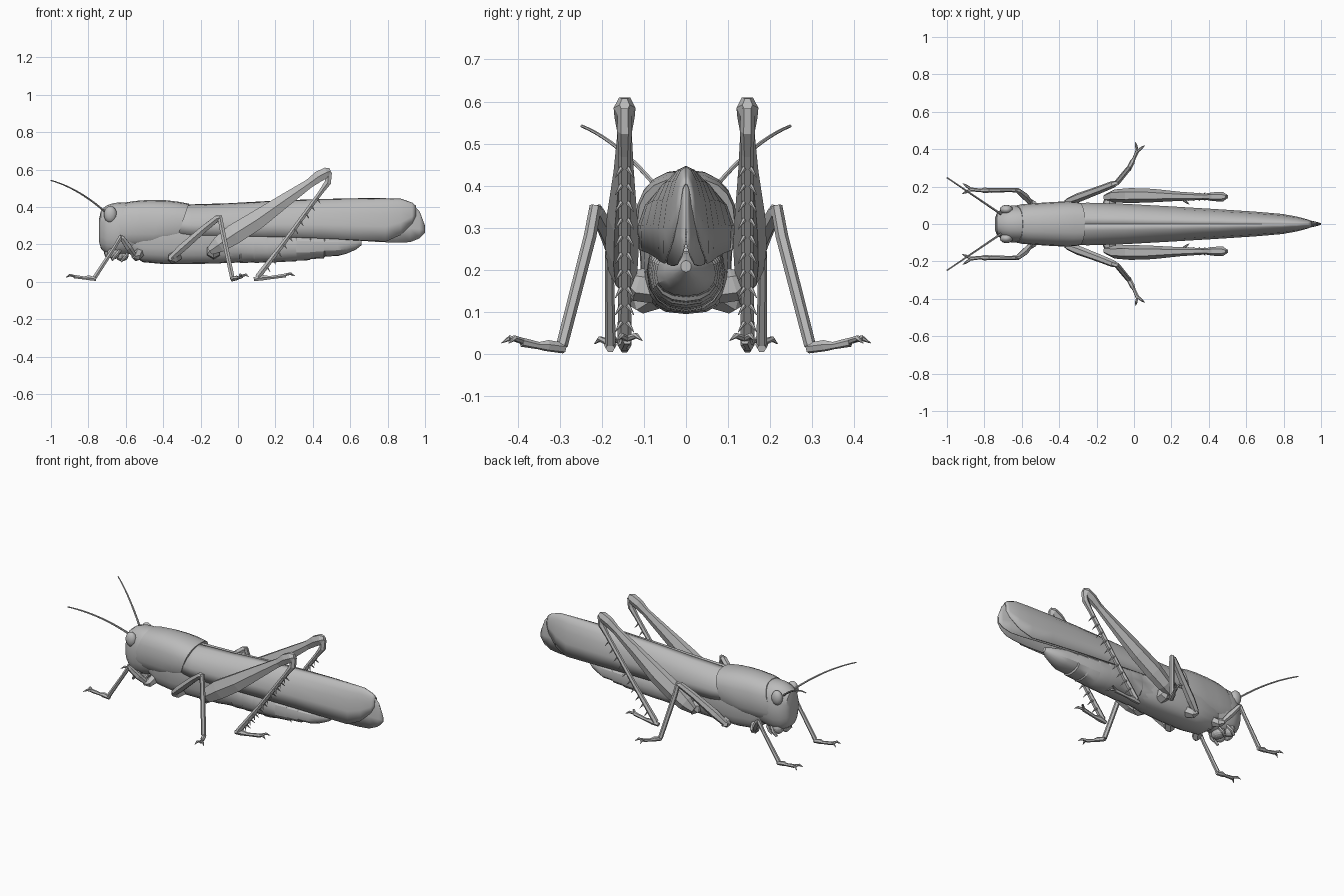
import bpy, bmesh, math
from mathutils import Vector

grey = bpy.data.materials.new("plain grey")
grey.diffuse_color = (0.5, 0.5, 0.5, 1)


def finish(name, bm, smooth=None):
    bmesh.ops.recalc_face_normals(bm, faces=bm.faces)
    me = bpy.data.meshes.new(name)
    bm.to_mesh(me)
    bm.free()
    ob = bpy.data.objects.new(name, me)
    bpy.context.collection.objects.link(ob)
    me.materials.append(grey)
    if smooth:
        bpy.ops.object.select_all(action='DESELECT')
        ob.select_set(True)
        bpy.context.view_layer.objects.active = ob
        bpy.ops.object.shade_smooth_by_angle(angle=math.radians(smooth))
    return ob


def skin(bm, rings, closed=True):
    """Bridge rings of points; closed rings also get end caps."""
    vs = [[bm.verts.new(p) for p in r] for r in rings]
    n = len(vs[0])
    for a, b in zip(vs, vs[1:]):
        for i in range(n if closed else n - 1):
            j = (i + 1) % n
            bm.faces.new((a[i], a[j], b[j], b[i]))
    if closed:
        bm.faces.new(vs[0])
        bm.faces.new(vs[-1])


def body(name, secs, n=20, power=0.85, shear=0.0, smooth=35):
    """Loft along x; each section is (x, z low, z high, half width)."""
    rings = []
    for x, lo, hi, w in secs:
        ring = []
        for i in range(n):
            t = 2 * math.pi * i / n
            c, s = math.cos(t), math.sin(t)
            y = w * math.copysign(abs(c) ** power, c)
            z = (lo + hi) / 2 + (hi - lo) / 2 * math.copysign(abs(s) ** power, s)
            ring.append((x + shear * (z - (lo + hi) / 2), y, z))
        rings.append(ring)
    bm = bmesh.new()
    skin(bm, rings)
    return finish(name, bm, smooth)


def tube(bm, pts, n=6):
    """Limb through (x, y, z, sideways radius, upright radius)."""
    rings = []
    for i, p in enumerate(pts):
        a, b = pts[max(i - 1, 0)], pts[min(i + 1, len(pts) - 1)]
        d = (Vector(b[:3]) - Vector(a[:3])).normalized()
        u = Vector((0, 1, 0))
        u = (u - d * u.dot(d)).normalized()
        v = d.cross(u)
        rings.append([Vector(p[:3]) + u * p[3] * math.cos(2 * math.pi * k / n)
                      + v * p[4] * math.sin(2 * math.pi * k / n) for k in range(n)])
    skin(bm, rings)


def limb(name, parts, n=6, smooth=None):
    """Make a left and right copy of a group of tubes."""
    for side, s in (("right", -1), ("left", 1)):
        bm = bmesh.new()
        for pts in parts:
            tube(bm, [(p[0], p[1] * s, p[2], p[3], p[-1]) for p in pts], n)
        finish(side + "_" + name, bm, smooth)


def ball(name, loc, scale, smooth=None):
    bm = bmesh.new()
    bmesh.ops.create_uvsphere(bm, u_segments=12, v_segments=8, radius=1)
    for v in bm.verts:
        v.co = Vector([v.co[i] * scale[i] + loc[i] for i in range(3)])
    finish(name, bm, smooth)


# Head, thorax, saddle plate and abdomen
body("head", [(-0.742, 0.21, 0.34, 0.035), (-0.732, 0.175, 0.385, 0.062),
              (-0.70, 0.145, 0.41, 0.085), (-0.66, 0.135, 0.422, 0.098),
              (-0.61, 0.14, 0.425, 0.10), (-0.54, 0.16, 0.415, 0.095)])
body("thorax", [(-0.57, 0.15, 0.38, 0.08), (-0.51, 0.105, 0.38, 0.095), (-0.40, 0.095, 0.39, 0.11),
                (-0.25, 0.095, 0.39, 0.108), (-0.10, 0.098, 0.38, 0.10), (0.0, 0.11, 0.32, 0.085)], power=0.7)
body("saddle_plate", [(-0.635, 0.19, 0.425, 0.098), (-0.60, 0.18, 0.432, 0.106), (-0.52, 0.175, 0.438, 0.112),
                      (-0.43, 0.175, 0.436, 0.118), (-0.36, 0.185, 0.428, 0.121),
                      (-0.30, 0.20, 0.418, 0.116)], power=0.8, shear=0.35)
secs = [(-0.12, 0.10, 0.33, 0.095)]
for k in range(8):
    x = -0.06 + k * 0.075
    lo, w = 0.1 + 0.035 * (k / 7) ** 3, 0.094 - 0.02 * (k / 7) ** 2
    hi = 0.30 - 0.055 * k / 7
    secs += [(x, lo, hi, w), (x + 0.069, lo + 0.003, hi, w - 0.003)]
secs += [(0.58, 0.15, 0.24, 0.052), (0.63, 0.172, 0.23, 0.034), (0.66, 0.195, 0.222, 0.012)]
body("abdomen", secs, n=16, power=0.9, smooth=25)


# Folded wings: tent shaped shells, outer pair over inner pair
def wing(name, secs):
    for side, s in (("right", -1), ("left", 1)):
        rings = []
        for x, lo, hi, w in secs:
            h = hi - lo
            rings.append([(x, s * w * f, hi - h * g) for f, g in
                          ((0.0, 0), (0.3, 0.04), (0.6, 0.16), (0.85, 0.36), (1, 0.65), (0.97, 1))])
        bm = bmesh.new()
        skin(bm, rings, closed=False)
        ob = finish(side + "_" + name, bm, 30)
        m = ob.modifiers.new("thickness", 'SOLIDIFY')
        m.thickness = 0.004
        m.offset = 0


wing("outer_wing", [(-0.38, 0.27, 0.40, 0.105), (-0.25, 0.25, 0.412, 0.112), (-0.05, 0.245, 0.418, 0.106),
                    (0.2, 0.24, 0.432, 0.092), (0.45, 0.232, 0.441, 0.077), (0.65, 0.222, 0.445, 0.064),
                    (0.79, 0.215, 0.445, 0.052), (0.87, 0.25, 0.443, 0.038), (0.93, 0.31, 0.422, 0.022),
                    (0.95, 0.35, 0.405, 0.012)])
wing("inner_wing", [(0.1, 0.25, 0.42, 0.07), (0.5, 0.23, 0.436, 0.055), (0.75, 0.213, 0.441, 0.043),
                    (0.85, 0.209, 0.441, 0.032), (0.92, 0.212, 0.424, 0.022),
                    (0.97, 0.232, 0.375, 0.011), (0.998, 0.262, 0.30, 0.003)])

# Eyes, mouthparts and antennae
for side, s in (("right", -1), ("left", 1)):
    ball(side + "_eye", (-0.682, s * 0.077, 0.36), (0.035, 0.026, 0.045), 40)
    ball(side + "_jaw", (-0.665, s * 0.04, 0.16), (0.035, 0.035, 0.04))
ball("upper_lip", (-0.695, 0, 0.165), (0.022, 0.045, 0.04))
ball("lower_lip", (-0.62, 0, 0.14), (0.035, 0.05, 0.03))
limb("feelers", [[(-0.63, 0.06, 0.17, 0.01), (-0.655, 0.075, 0.14, 0.01), (-0.675, 0.07, 0.115, 0.008)],
                 [(-0.59, 0.04, 0.15, 0.009), (-0.61, 0.05, 0.125, 0.009), (-0.625, 0.045, 0.108, 0.007)]])
path = []
for k in range(13):
    t = k / 12
    path.append((-0.70 - 0.30 * t, 0.045 + 0.203 * t, 0.365 + 0.27 * t - 0.093 * t * t, 0.0065 - 0.003 * t))
limb("antenna", [path], smooth=50)


def claws(x, y, z, dx, dy):
    """Two spread hooks at the end of a foot, pointing along dx, dy."""
    out = []
    for q in (-1, 1):
        ex, ey = dx - q * dy * 0.6, dy + q * dx * 0.6
        out.append([(x, y, z, 0.008), (x + ex * 0.6, y + ey * 0.6, z + 0.008, 0.007),
                    (x + ex, y + ey, z - 0.004, 0.001)])
    return out


# Front legs
limb("front_leg", [
    [(-0.53, 0.07, 0.15, 0.03), (-0.545, 0.105, 0.135, 0.026), (-0.56, 0.125, 0.14, 0.014)],
    [(-0.55, 0.11, 0.135, 0.014), (-0.585, 0.15, 0.185, 0.02), (-0.62, 0.178, 0.235, 0.015), (-0.632, 0.18, 0.245, 0.010)],
    [(-0.625, 0.18, 0.243, 0.013), (-0.66, 0.182, 0.185, 0.011), (-0.765, 0.18, 0.025, 0.013)],
    [(-0.758, 0.18, 0.014, 0.011), (-0.80, 0.18, 0.022, 0.015), (-0.82, 0.18, 0.02, 0.009),
     (-0.875, 0.185, 0.028, 0.011)]] + claws(-0.87, 0.185, 0.028, -0.048, 0.004))

# Middle legs
limb("middle_leg", [
    [(-0.33, 0.075, 0.14, 0.035), (-0.35, 0.11, 0.125, 0.03), (-0.36, 0.13, 0.13, 0.016)],
    [(-0.355, 0.12, 0.13, 0.018), (-0.30, 0.14, 0.18, 0.025), (-0.18, 0.185, 0.285, 0.021),
     (-0.11, 0.213, 0.34, 0.019), (-0.09, 0.22, 0.345, 0.01)],
    [(-0.098, 0.215, 0.352, 0.014), (-0.085, 0.228, 0.28, 0.015), (-0.03, 0.295, 0.02, 0.014)],
    [(-0.03, 0.29, 0.014, 0.013), (-0.01, 0.33, 0.02, 0.014), (0.0, 0.35, 0.02, 0.009),
     (0.018, 0.39, 0.028, 0.011)]] + claws(0.018, 0.388, 0.03, 0.015, 0.042))

# Hind legs: swollen thigh, knee, spiny shin and foot
parts = [
    [(-0.13, 0.075, 0.16, 0.04), (-0.13, 0.115, 0.165, 0.04), (-0.13, 0.14, 0.18, 0.02)],
    [(-0.15, 0.14, 0.165, 0.02, 0.025), (-0.10, 0.15, 0.20, 0.035, 0.05), (-0.02, 0.152, 0.255, 0.04, 0.062),
     (0.10, 0.152, 0.33, 0.036, 0.058), (0.25, 0.148, 0.435, 0.024, 0.042), (0.38, 0.146, 0.525, 0.017, 0.028),
     (0.43, 0.146, 0.562, 0.024, 0.034), (0.475, 0.146, 0.585, 0.026, 0.032), (0.495, 0.146, 0.592, 0.012, 0.018)],
    [(0.485, 0.146, 0.585, 0.016, 0.02), (0.48, 0.146, 0.53, 0.018, 0.02), (0.44, 0.146, 0.475, 0.014, 0.014),
     (0.25, 0.146, 0.215, 0.014, 0.014), (0.105, 0.146, 0.025, 0.017, 0.018)],
    [(0.085, 0.146, 0.014, 0.012), (0.13, 0.146, 0.022, 0.017), (0.17, 0.146, 0.022, 0.010),
     (0.255, 0.14, 0.034, 0.012)]] + claws(0.25, 0.14, 0.036, 0.05, -0.006)
for k in range(10):
    t = 0.12 + 0.085 * k
    x, z = 0.46 - 0.35 * t, 0.505 - 0.48 * t
    for q in (-1, 1):
        parts.append([(x + 0.008, 0.146 + q * 0.008, z - 0.006, 0.006),
                      (x + 0.022, 0.146 + q * 0.022, z - 0.028, 0.001)])
limb("hind_leg", parts)
